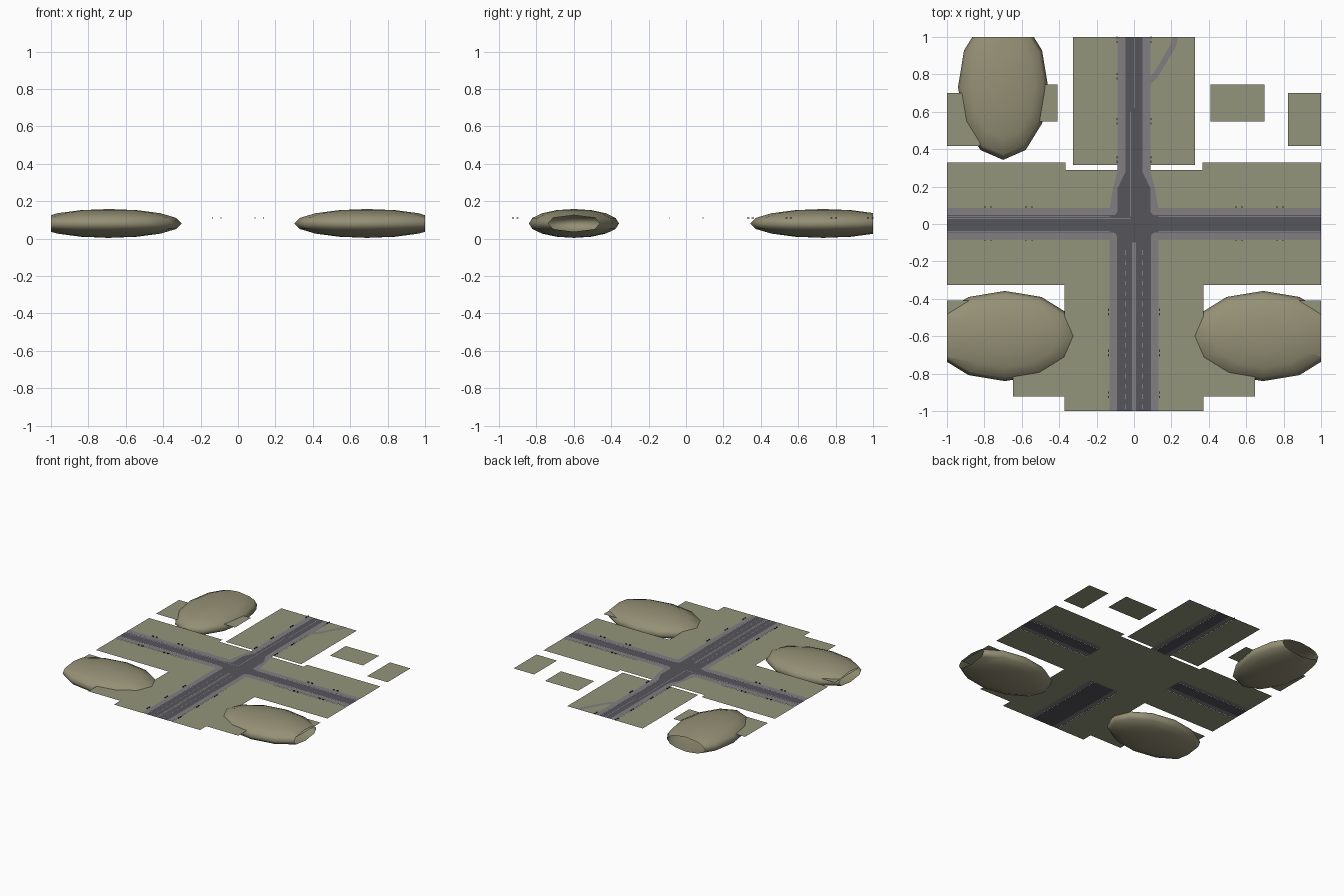
import bpy, bmesh, math
from mathutils import Matrix, Vector

if "Cube" in bpy.data.objects:
    bpy.data.objects.remove(bpy.data.objects["Cube"])

def mat(name, rgb):
    m = bpy.data.materials.new(name)
    m.diffuse_color = (*rgb, 1)
    m.use_nodes = True
    m.node_tree.nodes["Principled BSDF"].inputs["Base Color"].default_value = m.diffuse_color
    return m

GRASS = mat("grass", (.29, .30, .20))
HILL = mat("hill_soil", (.30, .28, .18))
ROAD = mat("asphalt", (.09, .09, .105))
WALK = mat("paving", (.22, .21, .22))
PAINT = mat("road_paint", (.40, .40, .42))
DARK = mat("dark_metal", (.03, .03, .03))

Z_GRASS, Z_ROAD, Z_PAINT, Z_WALK = .1062, .1068, .1072, .1074

def finish(bm, name, material):
    me = bpy.data.meshes.new(name)
    bm.to_mesh(me)
    bm.free()
    ob = bpy.data.objects.new(name, me)
    me.materials.append(material)
    bpy.context.collection.objects.link(ob)
    return ob

def sheets(name, polys, z, material):
    """Flat polygons, all facing up, in one object."""
    bm = bmesh.new()
    for pts in polys:
        f = bm.faces.new([bm.verts.new((x, y, z)) for x, y in pts])
        f.normal_update()
        if f.normal.z < 0:
            f.normal_flip()
    bmesh.ops.triangulate(bm, faces=[f for f in bm.faces if len(f.verts) > 4])
    return finish(bm, name, material)

def rect(x0, x1, y0, y1):
    return [(x0, y0), (x1, y0), (x1, y1), (x0, y1)]

def flip(pts):
    return [(-x, y) for x, y in pts]

def both(polys):
    return polys + [flip(p) for p in polys]

def arc(cx, cy, r, a0, a1, n=5):
    return [(cx + r * math.cos(math.radians(a0 + (a1 - a0) * i / n)),
             cy + r * math.sin(math.radians(a0 + (a1 - a0) * i / n))) for i in range(n + 1)]

# Grass: plots beside the roads, open under the four road arms
sheets("grass_plots", both([
    rect(.088, .326, .315, 1),
    rect(.365, 1, .085, .33),
    rect(.365, 1, -.325, -.085),
    rect(.13, .372, -1, -.325),
    rect(.372, .648, -.922, -.62),
    rect(.82, 1, -.70, -.41),
    rect(.41, .697, .548, .745),
    rect(.823, 1, .417, .70),
]) + [rect(-.365, .365, -.325, .29)], Z_GRASS, GRASS)

# Kerb outlines on the right-hand side, mirrored to the left
ne_kerb = [(.045, 1), (.045, .28), (.088, .19)] + arc(.113, .072, .025, 180, 270) + [(1, .047)]
se_kerb = [(1, -.045)] + arc(.115, -.07, .025, 90, 180) + [(.09, -1)]
half = ne_kerb + se_kerb
sheets("crossroads", [half + flip(half)[::-1]], Z_ROAD, ROAD)

# Sidewalks
sheets("sidewalks", both([
    ne_kerb + [(1, .085), (.13, .085), (.112, .19), (.088, .28), (.088, 1)],
    se_kerb + [(.13, -1), (.13, -.085), (1, -.085)],
]), Z_WALK, WALK)

# Diagonal footpath in the north-east plot
sheets("footpath", [[(.085, .745), (.13, .79), (.16, .84), (.225, .95), (.235, 1),
                     (.205, 1), (.195, .96), (.135, .855), (.105, .81), (.085, .79)]], Z_WALK, WALK)

# Painted lines
w = .0015
lines = both([rect(.004, .007, -1, -.1), rect(.13, 1, .041, .044), rect(.13, 1, -.042, -.039)])
lines += [rect(-1, -.02, .030 - w, .030 + w), rect(-.02 - w, -.02 + w, .04, .60),
          rect(-.001, .002, .62, 1)]
y = -.99
while y < -.12:
    lines += both([rect(.045 - w, .045 + w, y, y + .025)])
    y += .055
sheets("lane_markings", lines, Z_PAINT, PAINT)

# Street furniture: pairs of tiny boxes along the sidewalks
spots = []
for x in (-.781, -.561, .561, .781):
    spots += [(x, .09, 'x'), (x, -.087, 'x')]
for y in (-.47, -.69, -.913):
    spots += [(.137, y, 'y'), (-.137, y, 'y')]
for y in (.345, .55, .985):
    spots += [(.09, y, 'y'), (-.09, y, 'y')]
spots.append((-.09, .79, 'y'))
bm = bmesh.new()
for x, y, axis in spots:
    for s in (-1, 1):
        off = Vector((s * .016, 0, 0)) if axis == 'x' else Vector((0, s * .012, 0))
        size = (.012, .005, .006, 1) if axis == 'x' else (.005, .012, .006, 1)
        bmesh.ops.create_cube(bm, size=1, matrix=Matrix.Translation(
            Vector((x, y, Z_WALK + .003)) + off) @ Matrix.Diagonal(size))
finish(bm, "street_furniture", DARK)

# Hills: squashed spheres, cut open at the edge of the tile
def hill(name, x, y, rx, ry, cut_no):
    bm = bmesh.new()
    bmesh.ops.create_uvsphere(bm, u_segments=12, v_segments=8, radius=1,
                              matrix=Matrix.Translation((x, y, .081)) @ Matrix.Diagonal((rx, ry, .077, 1)))
    bmesh.ops.bisect_plane(bm, geom=bm.verts[:] + bm.edges[:] + bm.faces[:],
                           plane_co=cut_no, plane_no=cut_no, clear_outer=True)
    for f in bm.faces:
        f.smooth = True
    finish(bm, name, HILL)

hill("hill_front_left", -.69, -.599, .39, .241, (-1, 0, 0))
hill("hill_front_right", .69, -.599, .39, .241, (1, 0, 0))
hill("hill_back_left", -.70, .733, .241, .39, (0, 1, 0))
